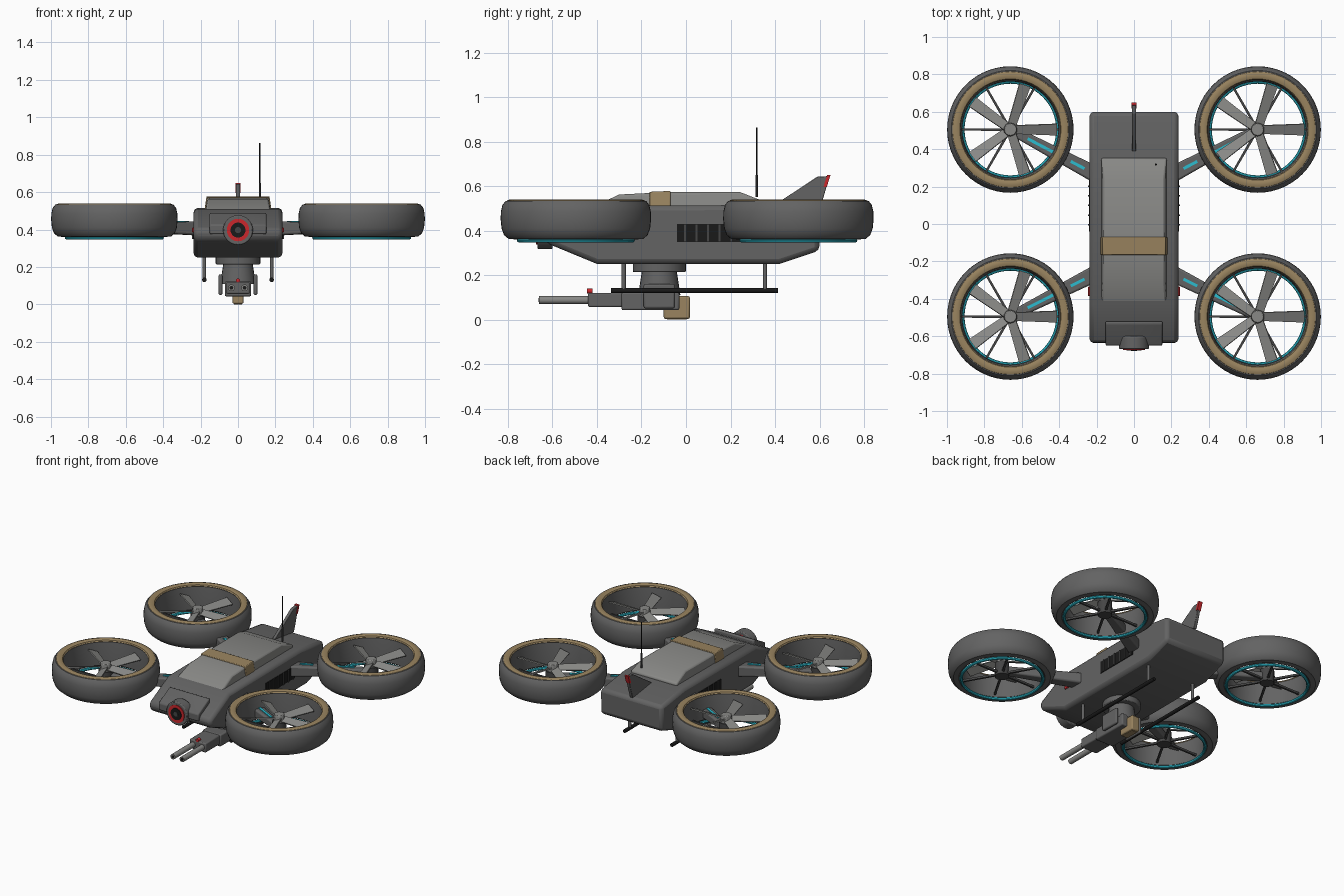
import bpy, bmesh, math
from mathutils import Matrix, Vector

if "Cube" in bpy.data.objects:
    bpy.data.objects.remove(bpy.data.objects["Cube"])


def material(name, rgb):
    m = bpy.data.materials.new(name)
    m.diffuse_color = (*rgb, 1)
    m.use_nodes = True
    m.node_tree.nodes["Principled BSDF"].inputs["Base Color"].default_value = m.diffuse_color
    return m


HULL = material("hull grey", (0.125, 0.125, 0.125))
LIGHT = material("light grey", (0.25, 0.25, 0.24))
DARK = material("dark grey", (0.06, 0.06, 0.06))
BLACK = material("black", (0.01, 0.01, 0.01))
TAN = material("tan", (0.32, 0.23, 0.115))
CYAN = material("cyan", (0.025, 0.5, 0.62))
RED = material("red", (0.6, 0.02, 0.025))


def finish(name, bm, mat, bevel=0.0, segments=2):
    """Turn a bmesh into a shaded object, optionally bevelled."""
    bmesh.ops.recalc_face_normals(bm, faces=bm.faces)
    me = bpy.data.meshes.new(name)
    bm.to_mesh(me)
    bm.free()
    me.materials.append(mat)
    ob = bpy.data.objects.new(name, me)
    bpy.context.collection.objects.link(ob)
    if bevel:
        mod = ob.modifiers.new("bevel", 'BEVEL')
        mod.width, mod.segments = bevel, segments
        mod.limit_method = 'ANGLE'
    bpy.ops.object.select_all(action='DESELECT')
    bpy.context.view_layer.objects.active = ob
    ob.select_set(True)
    bpy.ops.object.shade_smooth_by_angle(angle=math.radians(35))
    return ob


def prism(name, profile, half, mat, bevel=0.0, top=None, split=0.0, x=0.0):
    """Extrude a (y, z) profile across x; points above split use half-width top."""
    bm = bmesh.new()
    rings = []
    for s in (-1, 1):
        rings.append([bm.verts.new((x + s * (top if top and z > split else half), y, z))
                      for y, z in profile])
    n = len(profile)
    bm.faces.new(rings[0])
    bm.faces.new(rings[1])
    for i in range(n):
        j = (i + 1) % n
        bm.faces.new((rings[0][i], rings[0][j], rings[1][j], rings[1][i]))
    return finish(name, bm, mat, bevel)


def box(name, lo, hi, mat, bevel=0.0):
    lo, hi = Vector(lo), Vector(hi)
    bm = bmesh.new()
    m = Matrix.Translation((lo + hi) / 2) @ Matrix.Diagonal((*(hi - lo), 1))
    bmesh.ops.create_cube(bm, size=1, matrix=m)
    return finish(name, bm, mat, bevel)


def rod(name, a, b, r, mat, r2=None, sides=16, bevel=0.0):
    a, b = Vector(a), Vector(b)
    d = b - a
    bm = bmesh.new()
    m = Matrix.Translation((a + b) / 2) @ d.to_track_quat('Z', 'Y').to_matrix().to_4x4()
    bmesh.ops.create_cone(bm, cap_ends=True, segments=sides, radius1=r,
                          radius2=r if r2 is None else r2, depth=d.length, matrix=m)
    return finish(name, bm, mat, bevel)


def ring(name, profile, centre, mat, steps=56):
    """Revolve a closed (radius, z) profile about a vertical axis."""
    bm = bmesh.new()
    loops = []
    for k in range(steps):
        a = 2 * math.pi * k / steps
        loops.append([bm.verts.new((centre[0] + r * math.cos(a), centre[1] + r * math.sin(a), z))
                      for r, z in profile])
    n = len(profile)
    for k in range(steps):
        p, q = loops[k], loops[(k + 1) % steps]
        for i in range(n):
            j = (i + 1) % n
            bm.faces.new((p[i], p[j], q[j], q[i]))
    return finish(name, bm, mat)


def circle(R, z, rx, rz, n=10):
    return [(R + rx * math.cos(2 * math.pi * i / n), z + rz * math.sin(2 * math.pi * i / n))
            for i in range(n)]


def bars(name, centre, z, count, r0, r1, w0, w1, thick, pitch, mat):
    """Radial bars around a hub, each twisted about its own length."""
    bm = bmesh.new()
    for k in range(count):
        spin = Matrix.Translation((*centre, z)) @ Matrix.Rotation(2 * math.pi * k / count, 4, 'Z') \
            @ Matrix.Rotation(pitch, 4, 'X')
        new = bmesh.ops.create_cube(bm, size=1)["verts"]
        for v in new:
            outer = v.co.x > 0
            v.co = spin @ Vector((r1 if outer else r0, v.co.y * (w1 if outer else w0), v.co.z * thick))
    return finish(name, bm, mat)


# Hull, canopy and canopy band
prism("hull", [(0.6, 0.31), (0.42, 0.25), (-0.4, 0.25), (-0.63, 0.345), (-0.64, 0.40),
               (-0.43, 0.51), (0.35, 0.515), (0.6, 0.48)], 0.237, HULL, 0.022)
prism("canopy", [(-0.455, 0.49), (-0.30, 0.562), (-0.1, 0.572), (0.24, 0.574), (0.352, 0.53), (0.352, 0.49)],
      0.176, LIGHT, 0.01, top=0.164, split=0.55)
prism("canopy_band", [(-0.165, 0.5), (-0.165, 0.574), (-0.07, 0.578), (-0.07, 0.5)],
      0.180, TAN, 0.004, top=0.168, split=0.55)

# Nose panel and front sensor
prism("nose_panel", [(-0.52, 0.44), (-0.52, 0.487), (-0.535, 0.488), (-0.65, 0.425), (-0.65, 0.375), (-0.6, 0.375)],
      0.152, HULL, 0.012)
for label, y, r, mat in (("sensor_housing", -0.668, 0.08, HULL), ("sensor_ring", -0.673, 0.06, RED),
                         ("sensor_lens", -0.677, 0.04, BLACK), ("sensor_pupil", -0.679, 0.016, DARK)):
    rod(label, (0, -0.6, 0.397), (0, y, 0.397), r, mat, sides=32, bevel=0.006 if r > 0.07 else 0)

# Tail fin, tail light and antenna
prism("tail_fin", [(0.375, 0.5), (0.59, 0.642), (0.645, 0.645), (0.615, 0.54), (0.595, 0.48)], 0.011, HULL, 0.003)
prism("tail_light", [(0.617, 0.595), (0.635, 0.65), (0.65, 0.65), (0.632, 0.595)], 0.014, RED)
rod("antenna_base", (0.117, 0.318, 0.55), (0.117, 0.318, 0.65), 0.006, DARK, sides=10)
rod("antenna", (0.117, 0.318, 0.64), (0.117, 0.318, 0.863), 0.0035, BLACK, sides=8)

for s, side in ((-1, "left"), (1, "right")):
    # Side vents with slats, and marker lights
    x0, x1 = sorted((s * 0.22, s * 0.241))
    box(f"vent_{side}", (x0, -0.04, 0.348), (x1, 0.275, 0.43), BLACK)
    x0, x1 = sorted((s * 0.23, s * 0.246))
    for k in range(6):
        y = -0.005 + k * 0.052
        box(f"vent_slat_{side}_{k}", (x0, y - 0.004, 0.348), (x1, y + 0.004, 0.43), DARK)
    x0, x1 = sorted((s * 0.225, s * 0.246))
    box(f"marker_light_{side}", (x0, -0.385, 0.385), (x1, -0.335, 0.41), RED, 0.004)

    # Landing skids
    rod(f"skid_{side}", (s * 0.18, -0.337, 0.131), (s * 0.18, 0.413, 0.131), 0.012, BLACK)
    for y in (-0.28, 0.355):
        rod(f"skid_post_{side}", (s * 0.18, y, 0.131), (s * 0.18, y, 0.27), 0.010, HULL)

    # Rotor pods
    for yc, end in ((-0.495, "front"), (0.505, "rear")):
        c = (s * 0.661, yc)
        tag = f"{end}_{side}"
        ring(f"duct_{tag}", [(0.266, 0.525), (0.285, 0.535), (0.316, 0.533), (0.330, 0.515), (0.337, 0.485),
                             (0.338, 0.45), (0.334, 0.41), (0.323, 0.38), (0.303, 0.363), (0.27, 0.36),
                             (0.257, 0.37), (0.258, 0.44)], c, HULL)
        ring(f"duct_rim_{tag}", circle(0.290, 0.528, 0.024, 0.012), c, TAN)
        ring(f"glow_ring_{tag}", circle(0.255, 0.356, 0.010, 0.010, 8), c, CYAN)
        bars(f"struts_{tag}", c, 0.39, 6, 0.02, 0.262, 0.014, 0.012, 0.014, 0, DARK)
        bars(f"blades_{tag}", c, 0.478, 5, 0.025, 0.25, 0.048, 0.066, 0.008, 0.4, LIGHT)
        rod(f"motor_{tag}", (*c, 0.37), (*c, 0.46), 0.045, DARK, sides=20)
        rod(f"hub_{tag}", (*c, 0.45), (*c, 0.508), 0.04, LIGHT, r2=0.034, sides=10, bevel=0.004)

        # Tapered arm and light strips along its top
        e = 1 if yc > 0 else -1
        root = Vector((s * 0.2, e * 0.262, 0.405))
        tip = Vector((c[0], yc, 0.415))
        d = (tip - root).normalized()
        n = Vector((-d.y, d.x, 0)).normalized()
        up = Vector((0, 0, 1))

        def beam(label, a, b, wa, wb, ha, hb, mat, bevel=0.0):
            bm = bmesh.new()
            for v in bmesh.ops.create_cube(bm, size=1)["verts"]:
                p, w, h = (a, wa, ha) if v.co.x < 0 else (b, wb, hb)
                v.co = p + n * (v.co.y * w) + up * (v.co.z * h)
            finish(label, bm, mat, bevel)

        beam(f"arm_{tag}", root, tip, 0.088, 0.05, 0.075, 0.045, HULL, 0.01)
        for f0, f1 in ((0.14, 0.30), (0.50, 0.80)):
            a, b = root.lerp(tip, f0), root.lerp(tip, f1)
            beam(f"arm_strip_{tag}", a + up * (0.0385 - 0.015 * f0), b + up * (0.0385 - 0.015 * f1),
                 0.016, 0.016, 0.008, 0.008, CYAN)

    # Paired turret parts: yoke plates and barrels
    x0, x1 = sorted((s * 0.083, s * 0.104))
    box(f"yoke_{side}", (x0, -0.19, 0.05), (x1, -0.05, 0.16), HULL, 0.008)
    rod(f"barrel_{side}", (s * 0.035, -0.42, 0.088), (s * 0.035, -0.66, 0.088), 0.018, LIGHT)
    rod(f"muzzle_{side}", (s * 0.035, -0.65, 0.088), (s * 0.035, -0.662, 0.088), 0.010, BLACK)

# Turret under the hull
rod("turret_base", (0, -0.12, 0.213), (0, -0.12, 0.255), 0.119, HULL, sides=32, bevel=0.006)
rod("turret_neck", (0, -0.12, 0.11), (0, -0.12, 0.22), 0.095, HULL, r2=0.078, sides=24)
box("gun_body", (-0.07, -0.29, 0.042), (0.07, -0.03, 0.138 - 0.015), HULL, 0.008)
box("gun_block", (-0.062, -0.44, 0.056), (0.062, -0.28, 0.12), HULL, 0.007)
rod("aiming_light", (0, -0.445, 0.128), (0, -0.42, 0.128), 0.011, RED, sides=12)
box("magazine", (-0.03, -0.1, 0.003), (0.03, 0.018, 0.105), TAN, 0.008)
box("magazine_foot", (-0.022, -0.085, 0.0), (0.022, 0.003, 0.01), TAN)
